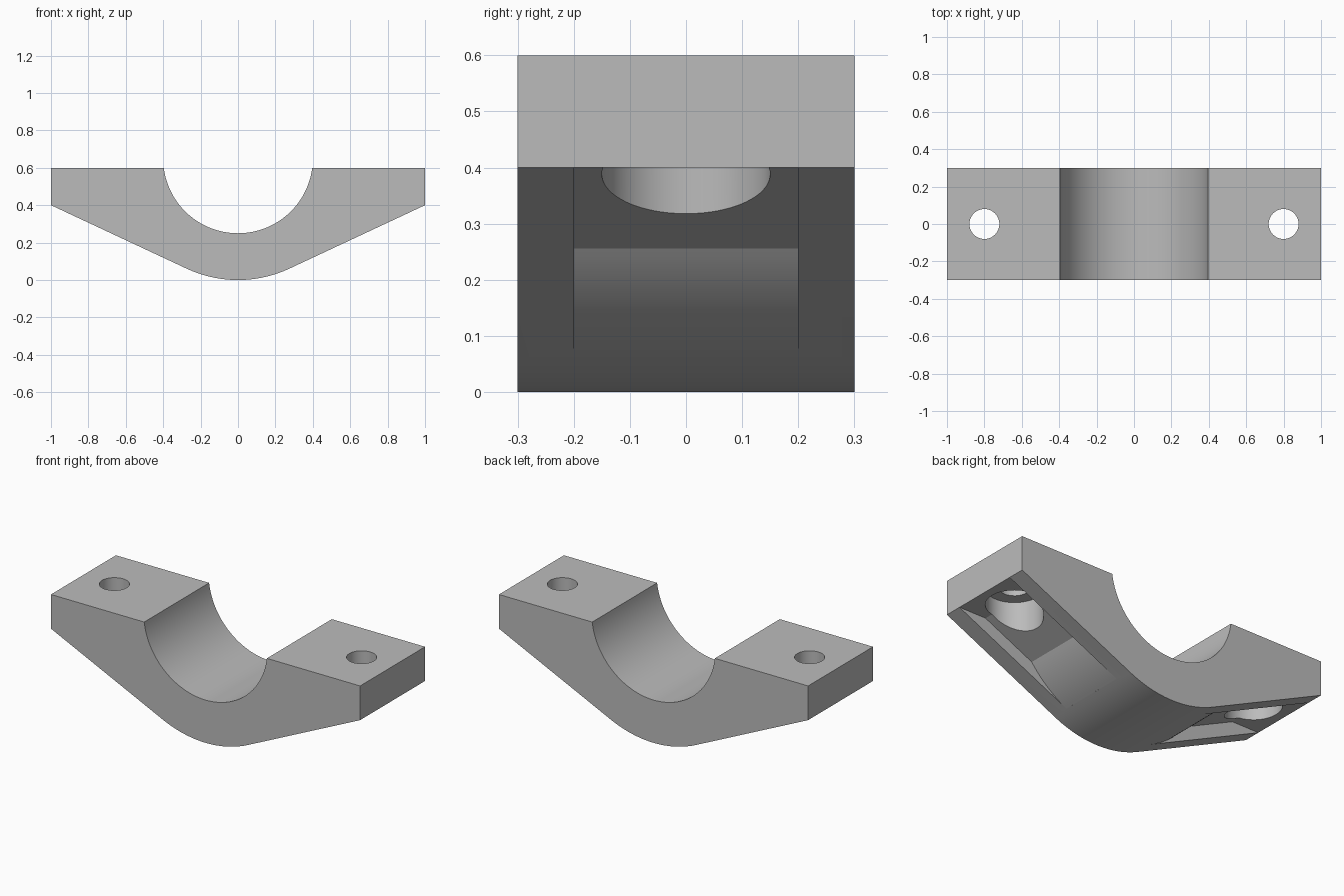
import bpy, bmesh, math

cube = bpy.data.objects.get("Cube")
if cube:
    bpy.data.objects.remove(cube, do_unlink=True)

AXIS_Z = 0.65      # height of the saddle axis
R_IN, R_OUT = 0.4, 0.65
TOP, END_Z = 0.6, 0.4
HALF_W = 0.3

grey = bpy.data.materials.new("plain_grey")
grey.use_nodes = True
colour = (0.5, 0.5, 0.5, 1)
grey.diffuse_color = colour
grey.node_tree.nodes["Principled BSDF"].inputs["Base Color"].default_value = colour


def arc(radius, start, end, steps):
    """Points on a circle around the saddle axis, in the x-z plane."""
    angles = [start + (end - start) * i / steps for i in range(steps + 1)]
    return [(radius * math.cos(a), AXIS_Z + radius * math.sin(a)) for a in angles]


def prism(name, profile, half):
    """Extrude an x-z profile symmetrically along y."""
    bm = bmesh.new()
    face = bm.faces.new([bm.verts.new((x, -half, z)) for x, z in profile])
    moved = bmesh.ops.extrude_face_region(bm, geom=[face])["geom"]
    bmesh.ops.translate(bm, vec=(0, 2 * half, 0),
                        verts=[v for v in moved if isinstance(v, bmesh.types.BMVert)])
    bmesh.ops.recalc_face_normals(bm, faces=bm.faces)
    return add(name, bm)


def cylinder(name, x, radius, low, high):
    bm = bmesh.new()
    bmesh.ops.create_cone(bm, cap_ends=True, segments=64, radius1=radius,
                          radius2=radius, depth=high - low)
    bmesh.ops.translate(bm, vec=(x, 0, (low + high) / 2), verts=bm.verts)
    return add(name, bm)


def add(name, bm):
    mesh = bpy.data.meshes.new(name)
    bm.to_mesh(mesh)
    bm.free()
    mesh.materials.append(grey)
    obj = bpy.data.objects.new(name, mesh)
    bpy.context.collection.objects.link(obj)
    return obj


def cut(target, cutter):
    """Subtract the cutter for good, then discard it."""
    cutter.hide_render = True
    mod = target.modifiers.new("cut", 'BOOLEAN')
    mod.operation, mod.solver, mod.object = 'DIFFERENCE', 'EXACT', cutter
    bpy.context.view_layer.objects.active = target
    bpy.ops.object.modifier_apply(modifier=mod.name)
    bpy.data.objects.remove(cutter, do_unlink=True)


# Underside slope: tangent from the end edge to the outer circle
drop = AXIS_Z - END_Z
tangent = -math.atan2(drop, 1) - math.acos(R_OUT / math.hypot(1, drop))
slope = math.tan(tangent + math.pi / 2)

# Clamp body: flat ears, round saddle and rounded belly
lip = math.asin((TOP - AXIS_Z) / R_IN)
profile = [(-1, TOP), (-1, END_Z)]
profile += arc(R_OUT, -math.pi - tangent, tangent, 24)
profile += [(1, END_Z), (1, TOP)]
profile += arc(R_IN, lip, -math.pi - lip, 64)
body = prism("clamp_half", profile, HALF_W)

# Pocket corner: belly circle meeting the sloped pocket floor
corner = math.atan2(0.256 - AXIS_Z, 0.516)
bend = arc(R_OUT, tangent + 0.015, corner, 16)
flat_x = bend[-1][0] + (END_Z - bend[-1][1]) / slope

for side in (-1, 1):
    pocket = bend + [(flat_x, END_Z), (0.9995, END_Z), (0.9995, -0.1), (bend[0][0], -0.1)]
    cut(body, prism("pocket_cutter", [(side * x, z) for x, z in pocket], 0.2))
    # Bolt hole with a wide recess below
    cut(body, cylinder("recess_cutter", side * 0.8, 0.15, 0.1, 0.5))
    cut(body, cylinder("bolt_cutter", side * 0.8, 0.08, 0.3, 0.8))

bpy.ops.object.select_all(action='DESELECT')
body.select_set(True)
bpy.context.view_layer.objects.active = body
bpy.ops.object.shade_smooth_by_angle(angle=math.radians(20))
